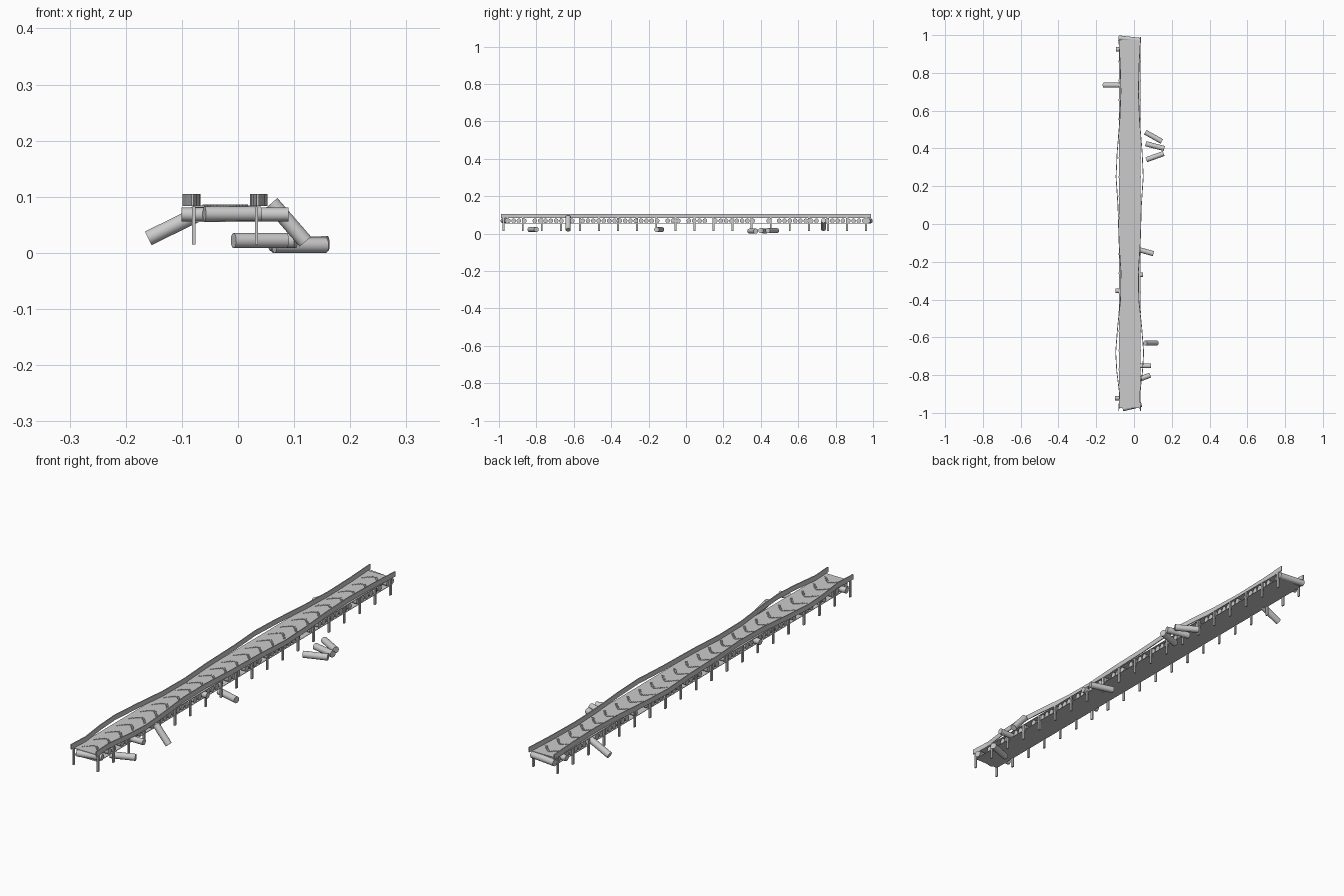
import bpy, bmesh, math
from mathutils import Vector, Matrix

if "Cube" in bpy.data.objects:
    bpy.data.objects.remove(bpy.data.objects["Cube"])

CX = -0.023      # conveyor centre line
R = 0.0135       # roller radius
ZR = 0.0685      # roller axis height


def finish(bm, name):
    bmesh.ops.recalc_face_normals(bm, faces=bm.faces)
    me = bpy.data.meshes.new(name)
    bm.to_mesh(me)
    bm.free()
    ob = bpy.data.objects.new(name, me)
    bpy.context.collection.objects.link(ob)
    return ob


def add_box(bm, c, s, rot=0):
    m = Matrix.Translation(c) @ Matrix.Rotation(rot, 4, 'Z') @ Matrix.Diagonal((*s, 1))
    bmesh.ops.create_cube(bm, size=1, matrix=m)


def add_roller(bm, a, b, r=R):
    a, b = Vector(a), Vector(b)
    d = b - a
    m = Matrix.Translation((a + b) / 2) @ d.to_track_quat('Z', 'Y').to_matrix().to_4x4()
    g = bmesh.ops.create_cone(bm, cap_ends=True, segments=24, radius1=r, radius2=r,
                              depth=d.length, matrix=m)
    for f in {f for v in g['verts'] for f in v.link_faces}:
        f.smooth = len(f.verts) == 4


# Belt: upper and lower runs
for name, z in (("belt_top", 0.0835), ("belt_underside", 0.0565)):
    bm = bmesh.new()
    add_box(bm, (CX, 0, z), (0.114, 1.95, 0.002))
    finish(bm, name)

# Chevron treads made of small studs
bm = bmesh.new()
for i in range(25):
    y0 = -0.93 + i * 0.0772
    for k in range(-6, 7):
        t = k / 6
        add_box(bm, (CX + t * 0.036, y0 + 0.018 - 0.034 * abs(t) ** 1.3, 0.085),
                (0.0055, 0.008, 0.003), -t * 0.6)
finish(bm, "belt_treads")

# Rollers still in place, some slipped sideways
slid = {-0.91: -0.025, -0.765: 0.06, -0.345: -0.022, -0.255: 0.018, 0.915: -0.018}
gone = (-0.825, -0.63, -0.585, -0.14, -0.02, 0.135, 0.375, 0.41, 0.46, 0.735)
bm = bmesh.new()
for i in range(68):
    y = -0.95 + i * 0.0284
    if any(abs(y - g) < 0.0143 for g in gone):
        continue
    dx = next((s for p, s in slid.items() if abs(y - p) < 0.0143), 0)
    add_roller(bm, (CX - 0.053 + dx, y, ZR), (CX + 0.053 + dx, y, ZR), 0.0122)
finish(bm, "rollers")

# Skewed end rollers
bm = bmesh.new()
add_roller(bm, (-0.06, -0.978, ZR + 0.001), (0.04, -0.955, ZR + 0.001))
add_roller(bm, (-0.082, 0.985, ZR), (0.032, 0.972, ZR))
finish(bm, "end_rollers")

# Fallen rollers
fallen = [
    ((-0.16, 0.735, 0.026), (-0.07, 0.735, 0.07)),
    ((0.06, 0.486, 0.016), (0.147, 0.437, 0.016)),
    ((0.062, 0.425, 0.0135), (0.16, 0.400, 0.0165)),
    ((0.065, 0.34, 0.0135), (0.157, 0.373, 0.0135)),
    ((0.005, -0.13, 0.022), (0.103, -0.157, 0.022)),
    ((0.06, -0.63, 0.089), (0.12, -0.63, 0.020)),
    ((-0.008, -0.835, 0.022), (0.086, -0.80, 0.022)),
]
bm = bmesh.new()
for a, b in fallen:
    add_roller(bm, a, b)
finish(bm, "fallen_rollers")

# Legs
bm = bmesh.new()
for i in range(20):
    for s in (-1, 1):
        add_box(bm, (CX + s * 0.056, -0.975 + i * 0.102, 0.049), (0.006, 0.01, 0.068))
finish(bm, "legs")

# Warped side rails
path = [(-0.99, 0.058), (-0.9, 0.053), (-0.78, 0.068), (-0.68, 0.074), (-0.55, 0.064),
        (-0.4, 0.048), (-0.25, 0.046), (-0.1, 0.056), (0.1, 0.062), (0.25, 0.072),
        (0.38, 0.066), (0.55, 0.052), (0.7, 0.046), (0.85, 0.05), (0.99, 0.058)]
for name, s in (("left_rail", -1), ("right_rail", 1)):
    bm = bmesh.new()
    rings = []
    for y, d in path:
        rings.append([bm.verts.new((CX + s * (d + o), y, z)) for o, z in
                      ((-0.002, 0.084), (0.002, 0.084), (0.002, 0.105), (-0.002, 0.105))])
    for p, q in zip(rings, rings[1:]):
        for k in range(4):
            bm.faces.new((p[k], p[(k + 1) % 4], q[(k + 1) % 4], q[k]))
    bm.faces.new(rings[0])
    bm.faces.new(rings[-1])
    finish(bm, name)
